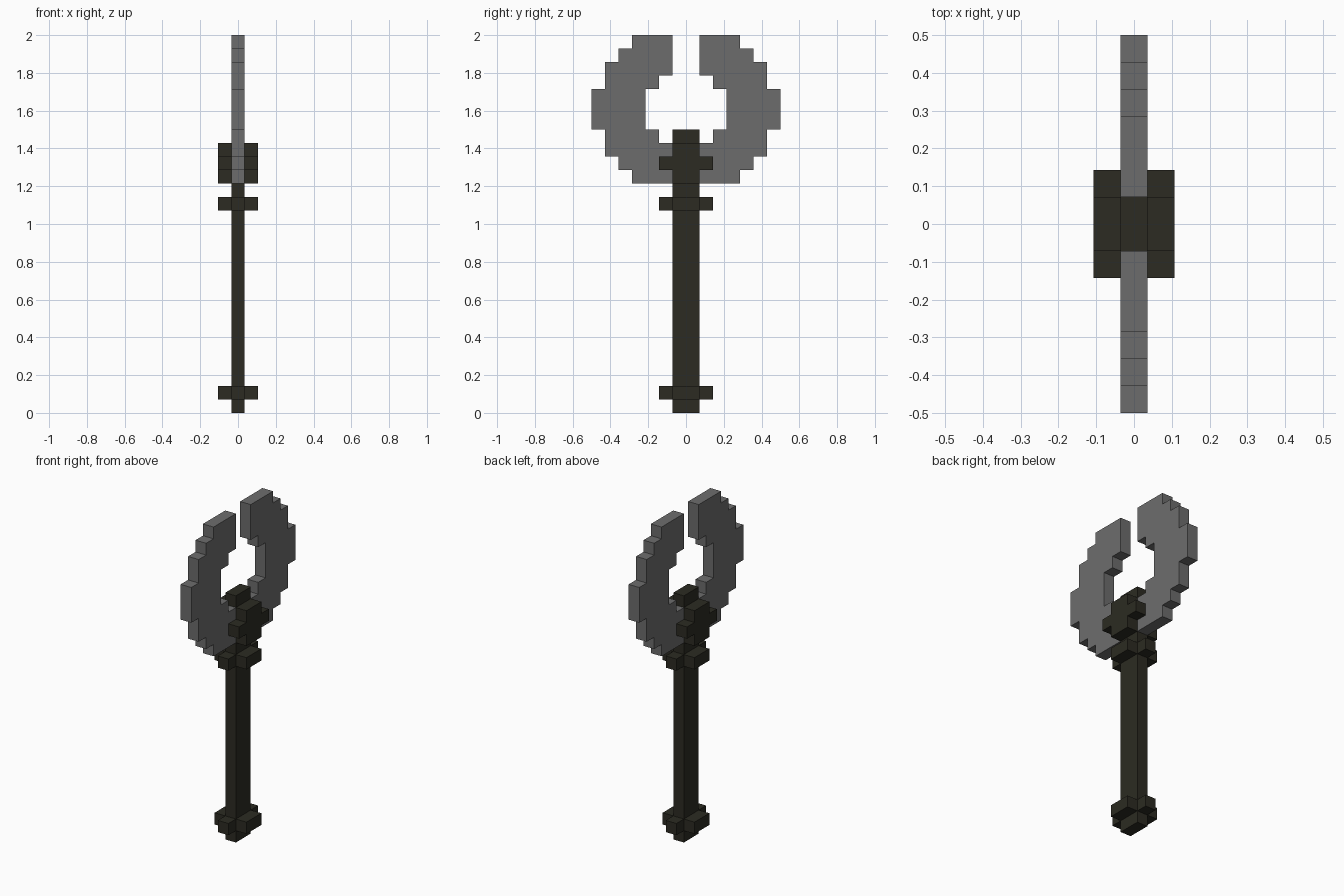
import bpy
import bmesh
from mathutils import Vector

cube = bpy.data.objects.get("Cube")
if cube:
    bpy.data.objects.remove(cube, do_unlink=True)

U = 2 / 28  # one block of the stepped design


def make_material(name, color):
    mat = bpy.data.materials.new(name)
    mat.use_nodes = True
    mat.diffuse_color = color
    mat.node_tree.nodes["Principled BSDF"].inputs["Base Color"].default_value = color
    return mat


steel = make_material("steel_grey", (0.152, 0.152, 0.152, 1))
dark = make_material("dark_olive", (0.025, 0.024, 0.016, 1))


def prism(name, outline, axis, start, end, mat):
    """Extrude a flat outline along x or z; all sizes are in blocks."""
    bm = bmesh.new()
    if axis == "x":
        points = [Vector((start, a, b)) for a, b in outline]
        push = Vector((end - start, 0, 0))
    else:
        points = [Vector((a, b, start)) for a, b in outline]
        push = Vector((0, 0, end - start))
    face = bm.faces.new([bm.verts.new(p * U) for p in points])
    result = bmesh.ops.extrude_face_region(bm, geom=[face], use_keep_orig=True)
    moved = [g for g in result["geom"] if isinstance(g, bmesh.types.BMVert)]
    bmesh.ops.translate(bm, verts=moved, vec=push * U)
    bmesh.ops.recalc_face_normals(bm, faces=bm.faces)
    mesh = bpy.data.meshes.new(name)
    bm.to_mesh(mesh)
    bm.free()
    mesh.materials.append(mat)
    obj = bpy.data.objects.new(name, mesh)
    bpy.context.collection.objects.link(obj)
    return obj


def cross(ix, iy, ox, oy, cy=0):
    """Plus-shaped outline: inner half sizes ix, iy and arm reaches ox, oy."""
    pts = [(ox, -iy), (ox, iy), (ix, iy), (ix, oy), (-ix, oy), (-ix, iy),
           (-ox, iy), (-ox, -iy), (-ix, -iy), (-ix, -oy), (ix, -oy), (ix, -iy)]
    return [(x, y + cy) for x, y in pts]


# Shaft, running up between the blades
prism("shaft", [(-.5, -1), (.5, -1), (.5, 1), (-.5, 1)], "z", 0, 21, dark)

# Plus-shaped collars at the foot and below the head
for name, z in (("pommel_collar", 1), ("neck_collar", 15)):
    prism(name, cross(.5, 1, 1.5, 2), "z", z, z + 1, dark)

# Plus-shaped bosses on both faces of the head
for name, side in (("left_boss", 1), ("right_boss", -1)):
    prism(name, cross(1, .5, 2, 1.5, 18.5), "x", .5 * side, 1.5 * side, dark)

# Stepped crescent blades: (bottom, top, inner edge, outer edge)
rows = [(17, 18, 1, 4), (18, 19, 1, 5), (19, 20, 1, 6), (20, 21, 2, 6),
        (21, 24, 3, 7), (24, 25, 2, 6), (25, 26, 1, 6), (26, 27, 1, 5),
        (27, 28, 1, 4)]
outer = [(o, z) for b, t, i, o in rows for z in (b, t)]
inner = [(i, z) for b, t, i, o in rows for z in (b, t)]
loop = outer + inner[::-1]
# Drop points lying on straight runs
outline = []
for k, p in enumerate(loop):
    a, c = loop[k - 1], loop[(k + 1) % len(loop)]
    if p != a and not (a[0] == p[0] == c[0]):
        outline.append(p)
    elif p == a and p[0] != c[0]:
        outline.append(p)
blades = prism("crescent_blades", outline, "x", -.5, .5, steel)
mirror = blades.modifiers.new("Mirror", "MIRROR")
mirror.use_axis = (False, True, False)
mirror.use_mirror_merge = False
